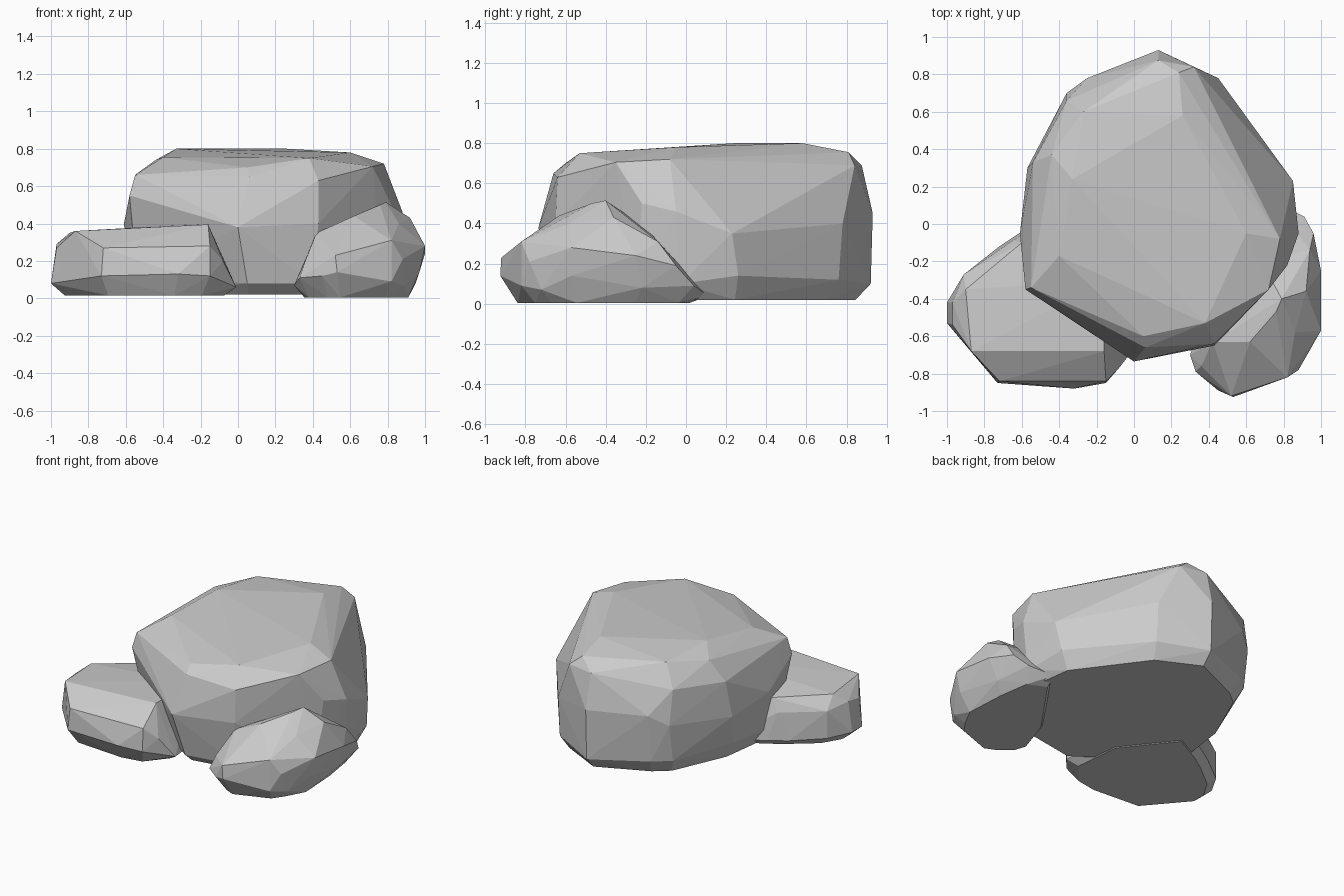
import bpy, bmesh


def rock(name, points, rim, centre, z_base, inset):
    """Faceted boulder: hull of the upper corners, a lower rim and an inset base."""
    cx, cy = centre
    pts = list(points) + list(rim)
    pts += [(cx + (x - cx) * inset, cy + (y - cy) * inset, z_base) for x, y, z in rim]
    bm = bmesh.new()
    for p in pts:
        bm.verts.new(p)
    bmesh.ops.convex_hull(bm, input=bm.verts[:], use_existing_faces=False)
    loose = [v for v in bm.verts if not v.link_faces]
    bmesh.ops.delete(bm, geom=loose, context='VERTS')
    bmesh.ops.recalc_face_normals(bm, faces=bm.faces[:])
    mesh = bpy.data.meshes.new(name)
    bm.to_mesh(mesh)
    bm.free()
    obj = bpy.data.objects.new(name, mesh)
    bpy.context.collection.objects.link(obj)
    return obj


# Large central boulder: flat crown, shoulder corners, belly corners
rock("large_boulder",
     [(-0.33, 0.24, 0.80), (-0.27, 0.60, 0.77), (0.26, 0.58, 0.80), (-0.40, -0.17, 0.755),
      (0.05, -0.60, 0.70), (0.38, -0.53, 0.75), (0.60, -0.05, 0.78), (0.24, 0.81, 0.755),
      (-0.44, 0.37, 0.74),
      (-0.55, -0.34, 0.66), (0.06, -0.66, 0.65), (0.43, -0.64, 0.63), (0.72, -0.35, 0.705),
      (0.78, -0.08, 0.72), (0.45, 0.66, 0.61), (0.32, 0.84, 0.69), (0.13, 0.875, 0.69),
      (-0.36, 0.66, 0.62), (-0.54, 0.33, 0.60),
      (-0.58, -0.35, 0.55), (-0.61, -0.05, 0.40), (0.0, -0.735, 0.38), (0.43, -0.65, 0.40),
      (0.82, -0.22, 0.50), (0.88, -0.05, 0.46), (0.85, 0.23, 0.35),
      (0.45, 0.78, 0.40), (0.13, 0.93, 0.45), (-0.25, 0.78, 0.45), (-0.36, 0.70, 0.38),
      (-0.57, 0.30, 0.35)],
     [(-0.54, -0.25, 0.12), (0.05, -0.66, 0.08), (0.40, -0.60, 0.08), (0.78, -0.25, 0.09),
      (0.86, -0.03, 0.10), (0.82, 0.26, 0.14), (0.45, 0.76, 0.12), (0.13, 0.92, 0.10),
      (-0.25, 0.75, 0.12), (-0.36, 0.66, 0.12), (-0.54, 0.25, 0.14), (-0.58, -0.05, 0.13)],
     (0.12, 0.08), 0.02, 0.91)

# Low slab-like rock on the left
rock("left_rock",
     [(-0.87, -0.68, 0.36), (-0.90, -0.35, 0.35), (-0.60, -0.10, 0.34), (-0.16, -0.68, 0.395),
      (-0.16, -0.30, 0.40), (-0.72, -0.84, 0.27), (-0.15, -0.84, 0.28),
      (-0.91, -0.27, 0.26), (-0.97, -0.42, 0.29), (-0.97, -0.54, 0.27),
      (-0.08, -0.77, 0.20), (-0.65, -0.09, 0.25)],
     [(-0.60, -0.04, 0.06), (-0.72, -0.12, 0.06), (-0.91, -0.27, 0.07), (-1.0, -0.42, 0.08),
      (-1.0, -0.53, 0.08), (-0.73, -0.85, 0.12), (-0.32, -0.88, 0.13), (-0.15, -0.85, 0.12),
      (-0.01, -0.68, 0.06), (-0.05, -0.30, 0.06), (-0.36, 0.09, 0.06)],
     (-0.47, -0.38), 0.015, 0.86)

# Peaked rock on the right, its back sloping down to a low tail
rock("right_rock",
     [(0.79, -0.40, 0.515), (0.76, -0.47, 0.50), (0.42, -0.63, 0.35), (0.62, -0.63, 0.44),
      (0.92, -0.36, 0.43), (0.86, -0.58, 0.40), (1.0, -0.25, 0.24), (1.0, -0.57, 0.28),
      (0.88, -0.78, 0.21), (0.82, -0.82, 0.31), (0.52, -0.92, 0.23), (0.36, -0.76, 0.20),
      (0.94, -0.14, 0.31), (0.96, -0.05, 0.19), (0.68, -0.20, 0.38)],
     [(0.30, -0.70, 0.07), (0.33, -0.79, 0.11), (0.45, -0.89, 0.12), (0.53, -0.925, 0.14),
      (0.82, -0.82, 0.09), (0.89, -0.72, 0.07), (0.97, -0.57, 0.14), (0.95, -0.22, 0.08),
      (0.91, 0.04, 0.09), (0.76, 0.11, 0.04), (0.40, -0.40, 0.06)],
     (0.62, -0.42), 0.005, 0.83)
